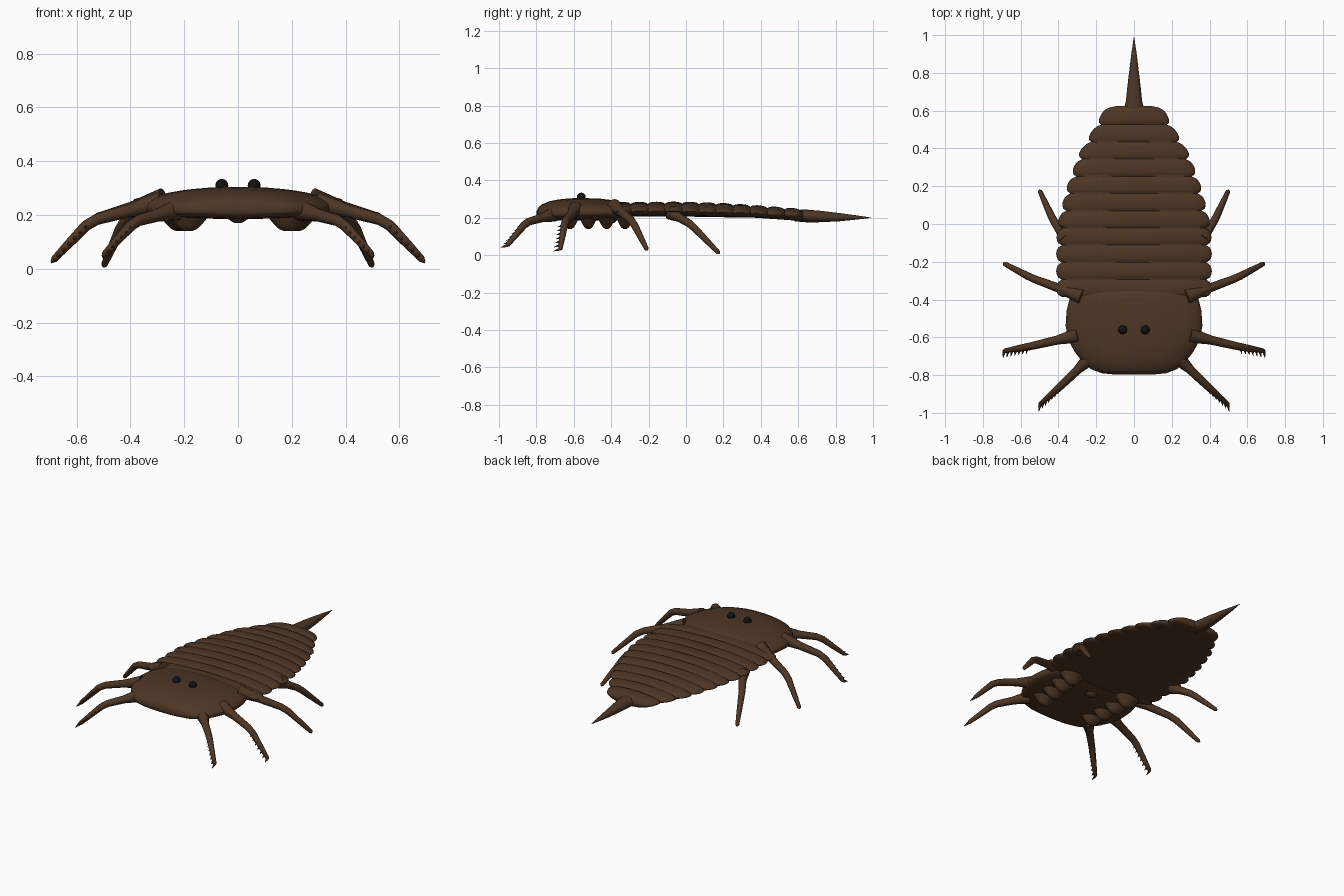
import bpy, bmesh, math
from mathutils import Vector, Matrix

old = bpy.data.objects.get("Cube")
if old:
    bpy.data.objects.remove(old, do_unlink=True)


def material(name, rgb, rough):
    m = bpy.data.materials.new(name)
    m.use_nodes = True
    m.diffuse_color = (*rgb, 1)
    node = m.node_tree.nodes["Principled BSDF"]
    node.inputs["Base Color"].default_value = (*rgb, 1)
    node.inputs["Roughness"].default_value = rough
    return m


brown = material("shell brown", (0.075, 0.037, 0.018), 0.8)
black = material("eye black", (0.006, 0.006, 0.007), 0.5)


def finish(name, bm, mat, mirror=False, angle=60):
    bmesh.ops.recalc_face_normals(bm, faces=bm.faces)
    mesh = bpy.data.meshes.new(name)
    bm.to_mesh(mesh)
    bm.free()
    mesh.materials.append(mat)
    ob = bpy.data.objects.new(name, mesh)
    bpy.context.collection.objects.link(ob)
    bpy.ops.object.select_all(action="DESELECT")
    ob.select_set(True)
    bpy.context.view_layer.objects.active = ob
    bpy.ops.object.shade_smooth_by_angle(angle=math.radians(angle))
    if mirror:
        ob.modifiers.new("Mirror", "MIRROR")
    return ob


def loft(bm, rings):
    """Skin a list of equal point rings and cap both ends."""
    rows = [[bm.verts.new(p) for p in ring] for ring in rings]
    n = len(rows[0])
    for a, b in zip(rows, rows[1:]):
        for i in range(n):
            j = (i + 1) % n
            bm.faces.new((a[i], a[j], b[j], b[i]))
    bm.faces.new(rows[0])
    bm.faces.new(rows[-1])


def section(y, w, top, mid, low, flat=1.0, n=40):
    """Domed cross-section; a small flat value gives a flatter underside."""
    ring = []
    for i in range(n):
        a = math.tau * i / n
        s = math.sin(a)
        z = mid + (top - mid) * s if s >= 0 else mid - (mid - low) * abs(s) ** flat
        ring.append((w * math.cos(a), y, z))
    return ring


def lerp_table(table, t):
    for a, b in zip(table, table[1:]):
        if t <= b[0]:
            k = max(0, (t - a[0]) / (b[0] - a[0]))
            return [p + (q - p) * k for p, q in zip(a[1:], b[1:])]
    return list(table[-1][1:])


# Head shield: y, half width, top, widest height, underside
bm = bmesh.new()
head = [(-.798, .09, .235, .22, .205), (-.79, .17, .255, .22, .198),
        (-.77, .225, .272, .22, .19), (-.73, .272, .288, .22, .186),
        (-.68, .312, .298, .223, .185), (-.62, .345, .304, .228, .185),
        (-.54, .362, .305, .231, .185), (-.46, .357, .302, .232, .185),
        (-.39, .34, .294, .232, .187), (-.35, .318, .282, .232, .19),
        (-.325, .28, .262, .232, .2)]
loft(bm, [section(*s, flat=0.6) for s in head])
finish("head_shield", bm, brown)

# Ribbed abdomen: y, half width, top, widest height, underside
envelope = [(-.37, .412, .284, .235, .206), (-.1, .412, .286, .235, .206),
            (.0, .405, .286, .235, .206), (.18, .362, .28, .23, .203),
            (.37, .295, .268, .225, .2), (.57, .178, .252, .214, .186),
            (.63, .155, .246, .212, .182)]
bm = bmesh.new()
segments, steps, start, pitch = 11, 8, -.386, .0912
rings = []
for i in range(segments * steps + 1):
    y = start + pitch * i / steps
    w, top, mid, low = lerp_table(envelope, y)
    bulge = math.sqrt(abs(math.sin(math.pi * i / steps)))
    rings.append(section(y, w - .03 * (1 - bulge), top - .011 * (1 - bulge), mid, low))
rings.append(section(.625, .09, .232, .212, .19))
loft(bm, rings)
finish("ribbed_abdomen", bm, brown)

# Tail spike
bm = bmesh.new()
tail = [(.58, .075, .24, .21, .18), (.615, .052, .243, .21, .178),
        (.65, .043, .243, .209, .175), (.72, .036, .237, .207, .176),
        (.82, .024, .225, .204, .181), (.91, .013, .213, .202, .19),
        (.99, .001, .201, .2, .199)]
loft(bm, [section(*s, n=20) for s in tail])
finish("tail_spike", bm, brown)


def tube(bm, points, radii, n=12):
    pts = [Vector(p) for p in points]
    rings = []
    for i, p in enumerate(pts):
        d = pts[min(i + 1, len(pts) - 1)] - pts[max(i - 1, 0)]
        q = d.to_track_quat("Z", "Y")
        rings.append([p + q @ Vector((math.cos(math.tau * k / n), math.sin(math.tau * k / n), 0)) * radii[i]
                      for k in range(n)])
    loft(bm, rings)


def make_leg(name, root, knee, tip, spikes):
    bm = bmesh.new()
    root, knee, tip = Vector(root), Vector(knee), Vector(tip)
    points = [root.lerp(knee, -.25), root, root.lerp(knee, .3), root.lerp(knee, .88),
              knee.lerp(tip, .12), knee.lerp(tip, .6), knee.lerp(tip, .96), tip]
    tube(bm, points, [.04, .033, .024, .021, .02, .016, .012, .006])
    # Row of small thorns along the front of the shin
    for i in range(spikes):
        base = knee.lerp(tip, .1 + .88 * i / (spikes - 1))
        end = base + Vector((.006, -.037, -.012))
        tube(bm, [base, base.lerp(end, .4), end], [.009, .007, .0008], 6)
    finish(name, bm, brown, mirror=True)


# Four pairs of legs
make_leg("front_legs", (.26, -.735, .21), (.385, -.855, .175), (.5, -.957, .05), 7)
make_leg("second_legs", (.345, -.6, .232), (.55, -.648, .177), (.69, -.672, .03), 7)
make_leg("third_legs", (.33, -.365, .245), (.545, -.285, .18), (.69, -.208, .028), 0)
make_leg("rear_legs", (.375, -.06, .215), (.43, .025, .165), (.5, .178, .009), 0)

# Mouth lumps under the head: two rows and one in the middle


def add_lump(bm, x, y, rx, ry, low):
    rings = []
    for t, scale in ((0, 1.25), (.3, 1), (.65, .72), (.9, .45), (1, .2)):
        z = .205 + (low - .205) * t
        rings.append([(x + rx * scale * math.cos(math.tau * k / 14),
                       y + ry * scale * math.sin(math.tau * k / 14), z) for k in range(14)])
    loft(bm, rings)


bm = bmesh.new()
for i in range(4):
    add_lump(bm, .185 + .01 * i, -.62 + .098 * i, .068, .042, .14)
finish("mouth_lumps", bm, brown, mirror=True)
bm = bmesh.new()
add_lump(bm, 0, -.4, .045, .04, .17)
finish("middle_lump", bm, brown)

# Eyes
bm = bmesh.new()
bmesh.ops.create_uvsphere(bm, u_segments=20, v_segments=12, radius=.024,
                          matrix=Matrix.Translation((.06, -.56, .31)))
finish("eyes", bm, black, mirror=True)
